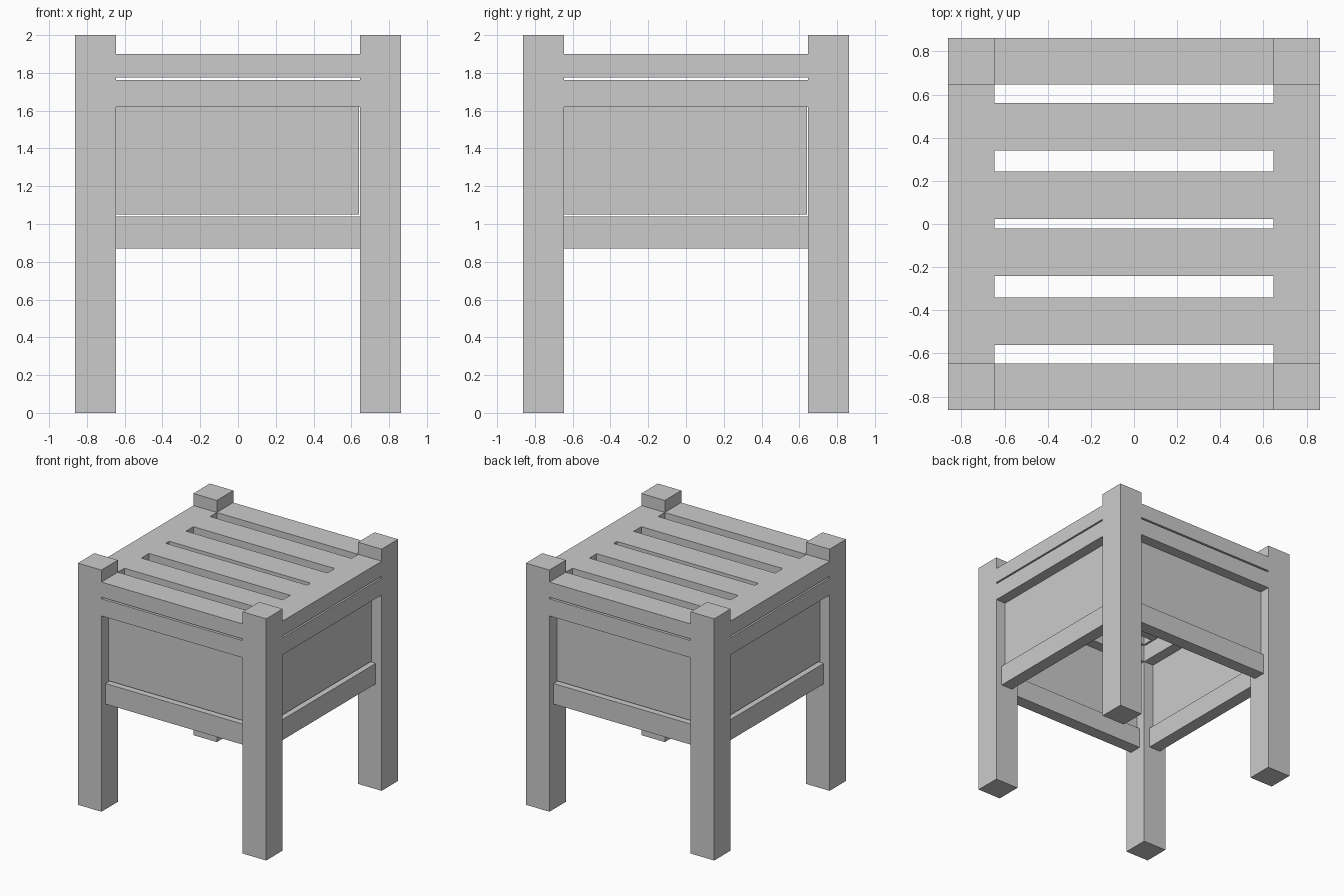
import bpy

if "Cube" in bpy.data.objects:
    bpy.data.objects.remove(bpy.data.objects["Cube"])


def box(name, x, y, z):
    """Box spanning the given (min, max) ranges."""
    bpy.ops.mesh.primitive_cube_add(
        size=1, location=[(a + b) / 2 for a, b in (x, y, z)])
    ob = bpy.context.object
    ob.name = name
    ob.scale = [b - a for a, b in (x, y, z)]
    bpy.ops.object.transform_apply(location=False, rotation=False, scale=True)
    return ob


OUT, INN = 0.862, 0.647      # outer and inner limits of the legs
SPAN = (-INN, INN)

# Four square legs
for sx, nx in ((-1, "left"), (1, "right")):
    for sy, ny in ((-1, "front"), (1, "back")):
        box(f"{ny}_{nx}_leg", sorted((sx * INN, sx * OUT)),
            sorted((sy * INN, sy * OUT)), (0, 2))

# Side parts: name, outer recess, inner recess, span along side, z range
parts = (
    ("top_rail", 0, 0.215, SPAN, (1.775, 1.9)),
    ("upper_rail", 0, 0.215, SPAN, (1.62, 1.762)),
    ("panel", 0.09, 0.125, (-INN, 0.64), (1.05, 1.62)),
    ("lower_rail", 0.055, 0.16, SPAN, (0.87, 1.04)),
)
for name, r0, r1, span, z in parts:
    for s, front, side in ((-1, "front", "left"), (1, "back", "right")):
        depth = sorted((s * (OUT - r0), s * (OUT - r1)))
        box(f"{front}_{name}", span, depth, z)
        box(f"{side}_{name}", depth, span, z)

# Slats across the top
for i in range(4):
    y = -0.45 + i * 0.3167 - 0.0
    y = (-0.45, -0.13, 0.134, 0.45)[i]
    box(f"top_slat_{i + 1}", SPAN, (y - 0.11, y + 0.11), (1.775, 1.9))
